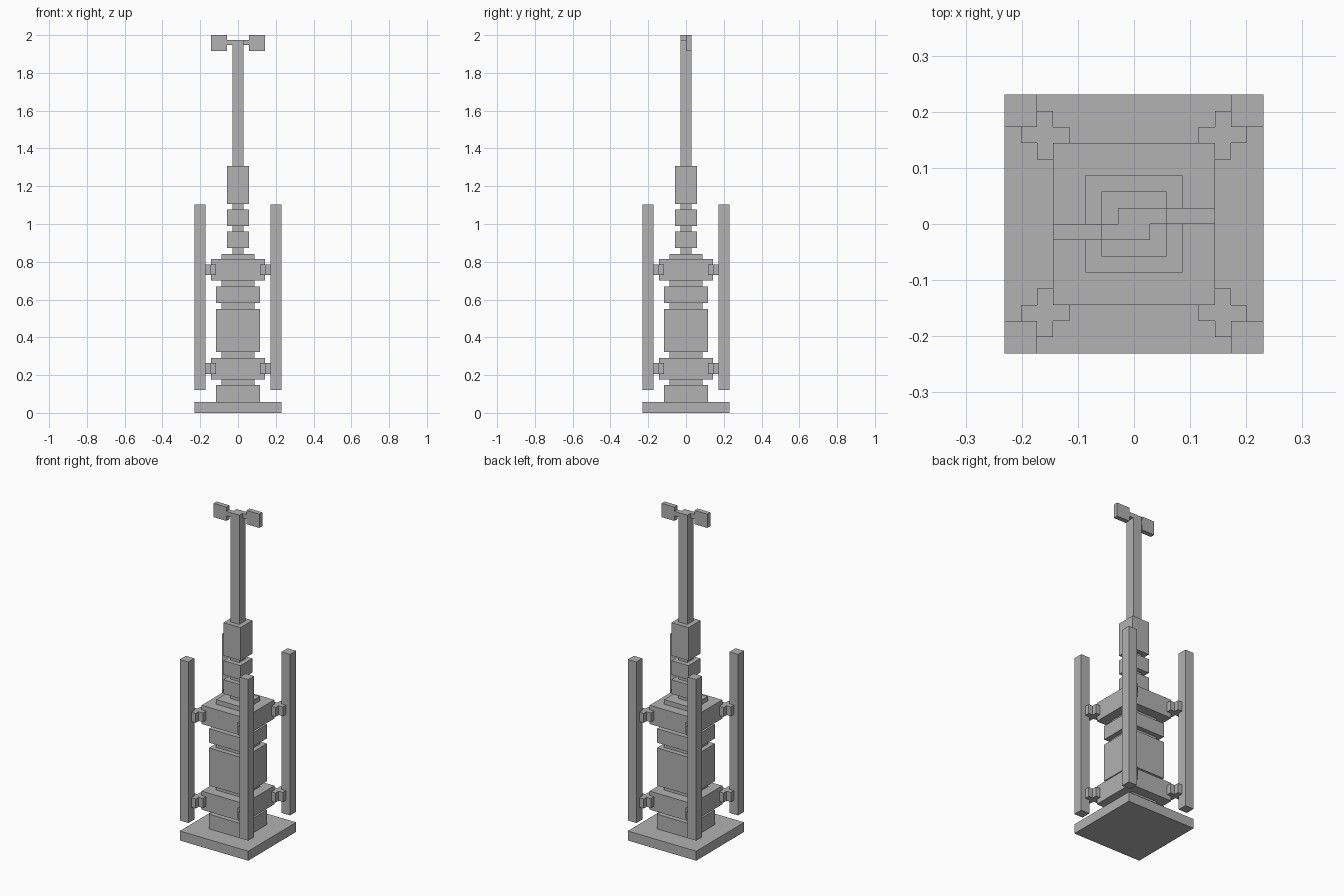
import bpy

cube = bpy.data.objects.get("Cube")
if cube:
    bpy.data.objects.remove(cube, do_unlink=True)

grey = bpy.data.materials.new("mid_grey")
grey.use_nodes = True
grey.diffuse_color = (0.445, 0.445, 0.445, 1)
grey.node_tree.nodes["Principled BSDF"].inputs["Base Color"].default_value = grey.diffuse_color

U = 0.0288  # width module shared by all parts


def box(name, x, y, z):
    """Box from (min, max) pairs: x and y in modules, z in units."""
    size = ((x[1] - x[0]) * U, (y[1] - y[0]) * U, z[1] - z[0])
    centre = ((x[0] + x[1]) * U / 2, (y[0] + y[1]) * U / 2, (z[0] + z[1]) / 2)
    bpy.ops.mesh.primitive_cube_add(size=1, location=centre)
    ob = bpy.context.object
    ob.name = name
    ob.scale = size
    bpy.ops.object.transform_apply(location=False, rotation=False, scale=True)
    ob.data.materials.append(grey)
    return ob


def span(a, b):
    return (min(a, b), max(a, b))


# Stacked square blocks along the central axis: name, half width, bottom, top
stack = [
    ("base_plate", 8, 0, 0.058),
    ("foot_block", 4, 0.058, 0.147),
    ("core_column", 3, 0.147, 0.842),
    ("lower_collar", 5, 0.178, 0.291),
    ("body_block", 4, 0.322, 0.551),
    ("body_ring", 4, 0.583, 0.668),
    ("upper_collar", 5, 0.70, 0.814),
    ("mast", 1, 0.842, 1.974),
    ("lower_mast_ring", 2, 0.874, 0.96),
    ("upper_mast_ring", 2, 0.99, 1.076),
    ("mast_sleeve", 2, 1.106, 1.308),
]
for name, half, bottom, top in stack:
    box(name, (-half, half), (-half, half), (bottom, top))

# Corner posts held by cross-shaped brackets
for sx, side in ((1, "left"), (-1, "right")):
    for sy, end in ((-1, "front"), (1, "back")):
        tag = f"{end}_{side}"
        box(f"post_{tag}", span(6 * sx, 8 * sx), span(6 * sy, 8 * sy), (0.122, 1.103))
        for level, z in (("lower", (0.207, 0.265)), ("upper", (0.729, 0.786))):
            box(f"{level}_bracket_x_{tag}", span(4 * sx, 7 * sx), span(5 * sy, 6 * sy), z)
            box(f"{level}_bracket_y_{tag}", span(5 * sx, 6 * sx), span(4 * sy, 7 * sy), z)

    # Vane and its arm at the mast top, offset to opposite sides in y
    box(f"vane_arm_{side}", span(sx, 2 * sx), span(0, sx), (1.947, 1.974))
    box(f"vane_{side}", span(2 * sx, 5 * sx), span(0, sx), (1.916, 2.0))
